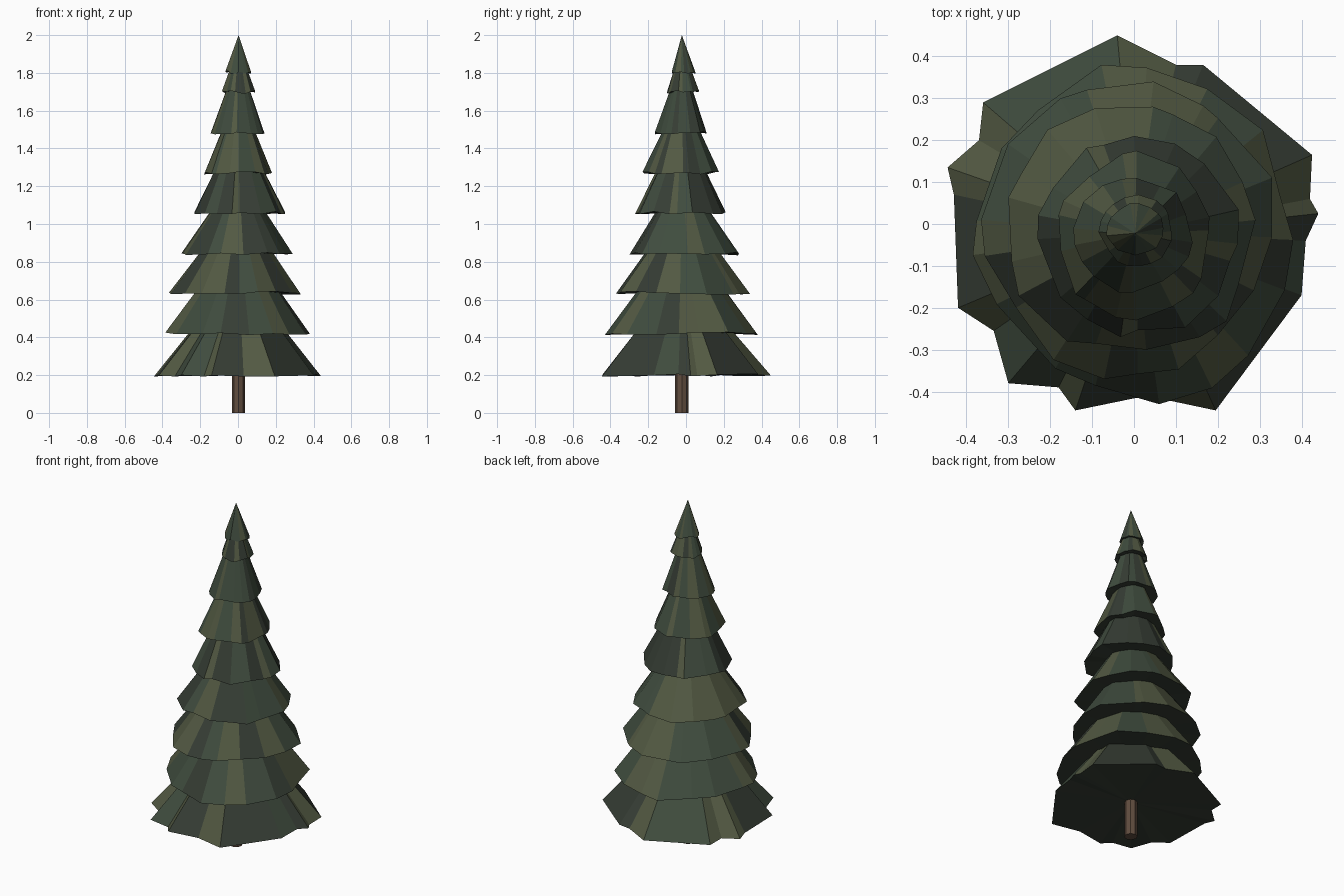
import bpy, bmesh, math, random

if "Cube" in bpy.data.objects:
    bpy.data.objects.remove(bpy.data.objects["Cube"])

random.seed(7)


def material(name, rgb):
    m = bpy.data.materials.new(name)
    m.diffuse_color = (*rgb, 1)
    m.use_nodes = True
    m.node_tree.nodes["Principled BSDF"].inputs["Base Color"].default_value = m.diffuse_color
    return m


GREENS = [material("olive_needles", (0.085, 0.10, 0.055)),
          material("green_needles", (0.05, 0.072, 0.048)),
          material("dark_needles", (0.036, 0.046, 0.034))]
BARK = material("bark", (0.12, 0.075, 0.05))
CX, CY = 0.003, -0.022      # trunk axis


def ragged_ring(xmin, xmax, ymin, ymax, n=17):
    """Irregular outline stretched to fit the given extents."""
    pts = []
    for i in range(n):
        a = 2 * math.pi * (i + random.uniform(-0.4, 0.4)) / n
        r = random.uniform(0.89, 1.0)
        pts.append((r * math.cos(a), r * math.sin(a)))
    xs, ys = zip(*pts)

    def fit(v, vals, lo, hi):
        return lo + (v - min(vals)) / (max(vals) - min(vals)) * (hi - lo)
    return [(fit(x, xs, xmin, xmax), fit(y, ys, ymin, ymax)) for x, y in pts]


def tier(name, ring, z0, z1, top_r):
    """Faceted skirt with flat underside; top_r = 0 makes a pointed tip."""
    bm = bmesh.new()
    n = len(ring)
    mean = sum(math.hypot(x - CX, y - CY) for x, y in ring) / n
    low = [bm.verts.new((x, y, z0 + random.uniform(-0.008, 0.008))) for x, y in ring]
    if top_r:
        k = top_r / mean
        high = [bm.verts.new((CX + (x - CX) * k, CY + (y - CY) * k, z1)) for x, y in ring]
        bm.faces.new(high)
    else:
        tip = bm.verts.new((CX, CY, z1))
    for i in range(n):
        j = (i + 1) % n
        quad = (low[i], low[j], high[j], high[i]) if top_r else (low[i], low[j], tip)
        bm.faces.new(quad).material_index = random.choice((0, 0, 1, 1, 2))
    # underside fan
    hub = bm.verts.new((CX, CY, z0 + 0.01))
    for i in range(n):
        bm.faces.new((low[(i + 1) % n], low[i], hub)).material_index = 2
    bmesh.ops.recalc_face_normals(bm, faces=bm.faces)
    me = bpy.data.meshes.new(name)
    bm.to_mesh(me)
    bm.free()
    for m in GREENS:
        me.materials.append(m)
    bpy.context.collection.objects.link(bpy.data.objects.new(name, me))


# Lowest skirt outline, seen from above
bottom = [(-.04, .45), (-.36, .29), (-.37, .20), (-.445, .135), (-.43, .07),
          (-.42, -.20), (-.335, -.255), (-.30, -.38), (-.18, -.39), (-.14, -.445),
          (.03, -.41), (.195, -.445), (.40, -.17), (.41, -.04), (.44, .025),
          (.42, .06), (.425, .165), (.165, .38), (.10, .38)]
tier("branch_tier_1", bottom, 0.20, 0.44, 0.245)

# Upper skirts: extents, bottom z, top z, top radius
TIERS = [((-.385, .38, -.43, .38), 0.42, 0.65, 0.22),
         ((-.365, .33, -.37, .34), 0.635, 0.86, 0.185),
         ((-.30, .29, -.30, .28), 0.842, 1.07, 0.145),
         ((-.23, .25, -.27, .21), 1.06, 1.28, 0.13),
         ((-.18, .18, -.23, .175), 1.27, 1.50, 0.09),
         ((-.145, .14, -.165, .11), 1.482, 1.71, 0.06),
         ((-.085, .09, -.10, .07), 1.698, 1.82, 0.045),
         ((-.066, .07, -.075, .05), 1.803, 2.0, 0)]
for i, (ext, z0, z1, r) in enumerate(TIERS):
    tier(f"branch_tier_{i + 2}", ragged_ring(*ext), z0, z1, r)

# Trunk
bpy.ops.mesh.primitive_cylinder_add(vertices=8, radius=0.035, depth=0.26,
                                    location=(CX, CY, 0.13))
trunk = bpy.context.object
trunk.name = "trunk"
trunk.data.materials.append(BARK)
